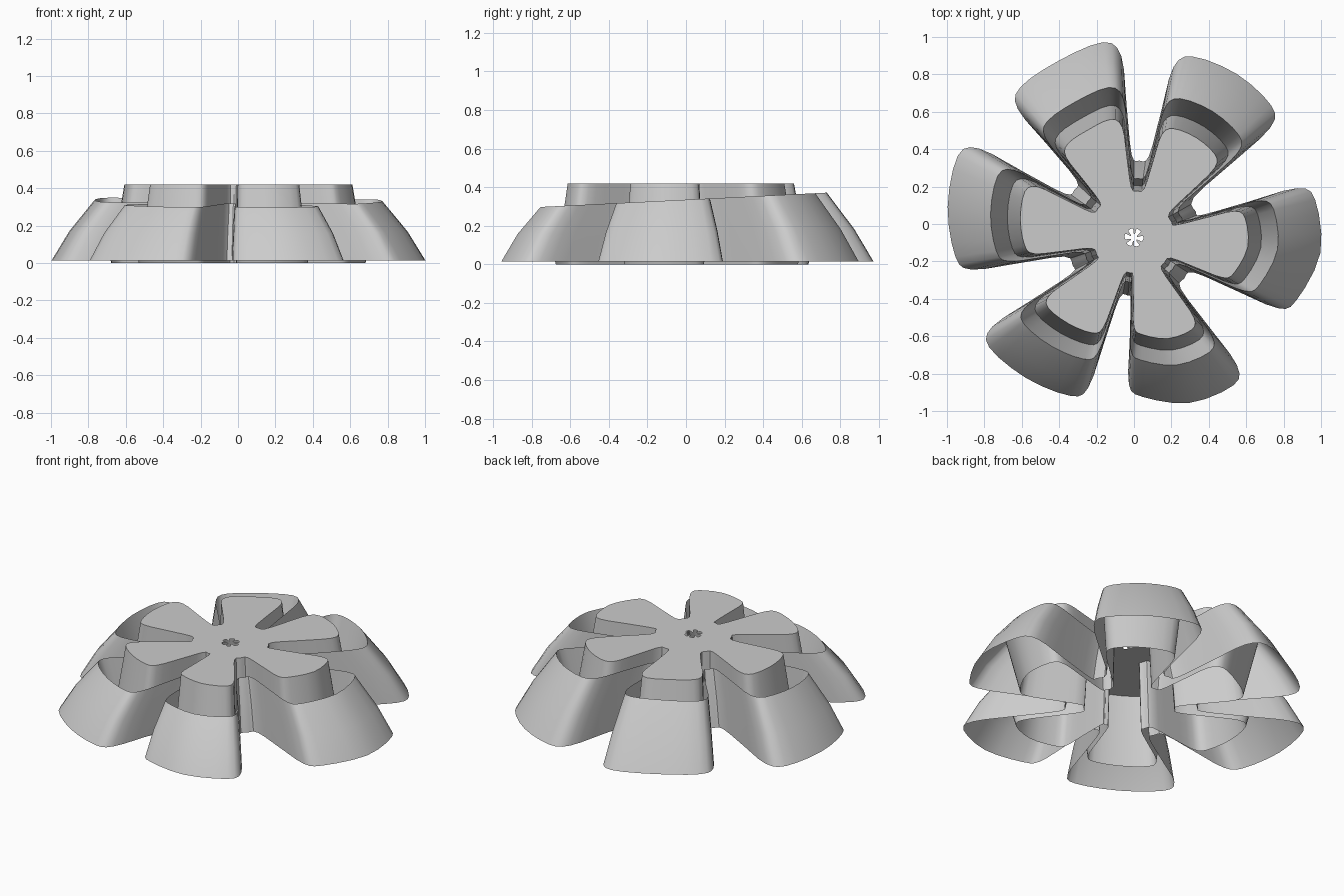
import bpy
import bmesh
from math import radians, cos, sin
from mathutils import Vector

cube = bpy.data.objects.get("Cube")
if cube:
    bpy.data.objects.remove(cube, do_unlink=True)

HUB = Vector((0, -0.075))

# Each petal: notch angle, notch radius, start angle, start radius,
# tip radius, end angle, end radius
PETALS = [
    (-39, 0.345, -26, 0.93, 1.0, 17, 0.99),
    (23, 0.36, 39, 1.02, 1.035, 77, 1.02),
    (86, 0.415, 94, 1.06, 1.03, 132, 1.01),
    (141, 0.41, 150, 1.04, 1.01, 191, 0.96),
    (204, 0.36, 212, 0.97, 0.945, 253, 0.91),
    (264, 0.31, 268, 0.85, 0.93, 309, 0.95),
]


def polar(angle, radius):
    return Vector((cos(radians(angle)), sin(radians(angle)))) * radius


def flank(notch, notch_r, edge, edge_r, turn):
    """Points from a notch out to the shoulder of a petal."""
    root = notch + (edge - notch) * 0.7
    root_r, side_r = notch_r * 1.07, edge_r * 0.92
    return [
        polar(root, root_r),
        polar((root + edge * 2) / 3, (root_r + side_r) / 2),
        polar(edge, side_r),
        polar(edge + turn * 5, edge_r),
    ]


def outline(squeeze):
    """Control points of the whole flower, with petals narrowed by an angle."""
    points = []
    for i, (notch, notch_r, a, ra, tip_r, b, rb) in enumerate(PETALS):
        following = PETALS[(i + 1) % len(PETALS)]
        end_notch = following[0] + (360 if i == len(PETALS) - 1 else 0)
        a, b = a + squeeze, b - squeeze
        points.append(polar(notch, notch_r))
        points += flank(notch, notch_r, a, ra, 1)
        points.append(polar((a + b) / 2, tip_r))
        points += reversed(flank(end_notch, following[1], b, rb, -1))
    return points


def smooth_loop(points, steps=3):
    """Closed Catmull-Rom curve through the points."""
    n, result = len(points), []
    for i in range(n):
        p, q, r, s = (points[(i + k) % n] for k in (-1, 0, 1, 2))
        for j in range(steps):
            t = j / steps
            result.append((q * 2 + (r - p) * t
                           + (p * 2 - q * 5 + r * 4 - s) * t ** 2
                           + (q * 3 - p - r * 3 + s) * t ** 3) / 2)
    return result


# Rings from the outer foot over the rim, down the groove, up to the cap and hub
# hole: scale, height, rise towards the back, petal squeeze
RINGS = [
    (1.0, 0.015, 0, 0),
    (0.905, 0.17, 0.015, 0.2),
    (0.77, 0.335, 0.05, 0.5),
    (0.68, 0.0, 0, 1.2),
    (0.61, 0.42, 0, 2),
    (0.05, 0.42, 0, 2),
]

bm = bmesh.new()
loops = []
for scale, height, tilt, squeeze in RINGS:
    loop = []
    for p in smooth_loop(outline(squeeze)):
        xy = p * scale + HUB
        loop.append(bm.verts.new((xy.x, xy.y, height + tilt * xy.y)))
    loops.append(loop)
for lower, upper in zip(loops, loops[1:]):
    n = len(lower)
    for i in range(n):
        j = (i + 1) % n
        bm.faces.new((lower[i], lower[j], upper[j], upper[i]))

mesh = bpy.data.meshes.new("petal_shell")
bm.to_mesh(mesh)
bm.free()
shell = bpy.data.objects.new("petal_shell", mesh)
bpy.context.collection.objects.link(shell)

# Plain grey material
grey = bpy.data.materials.new("light_grey")
grey.use_nodes = True
colour = (0.6, 0.6, 0.6, 1)
grey.diffuse_color = colour
grey.node_tree.nodes["Principled BSDF"].inputs["Base Color"].default_value = colour
mesh.materials.append(grey)

bpy.ops.object.select_all(action="DESELECT")
shell.select_set(True)
bpy.context.view_layer.objects.active = shell
bpy.ops.object.shade_smooth_by_angle(angle=radians(35))
